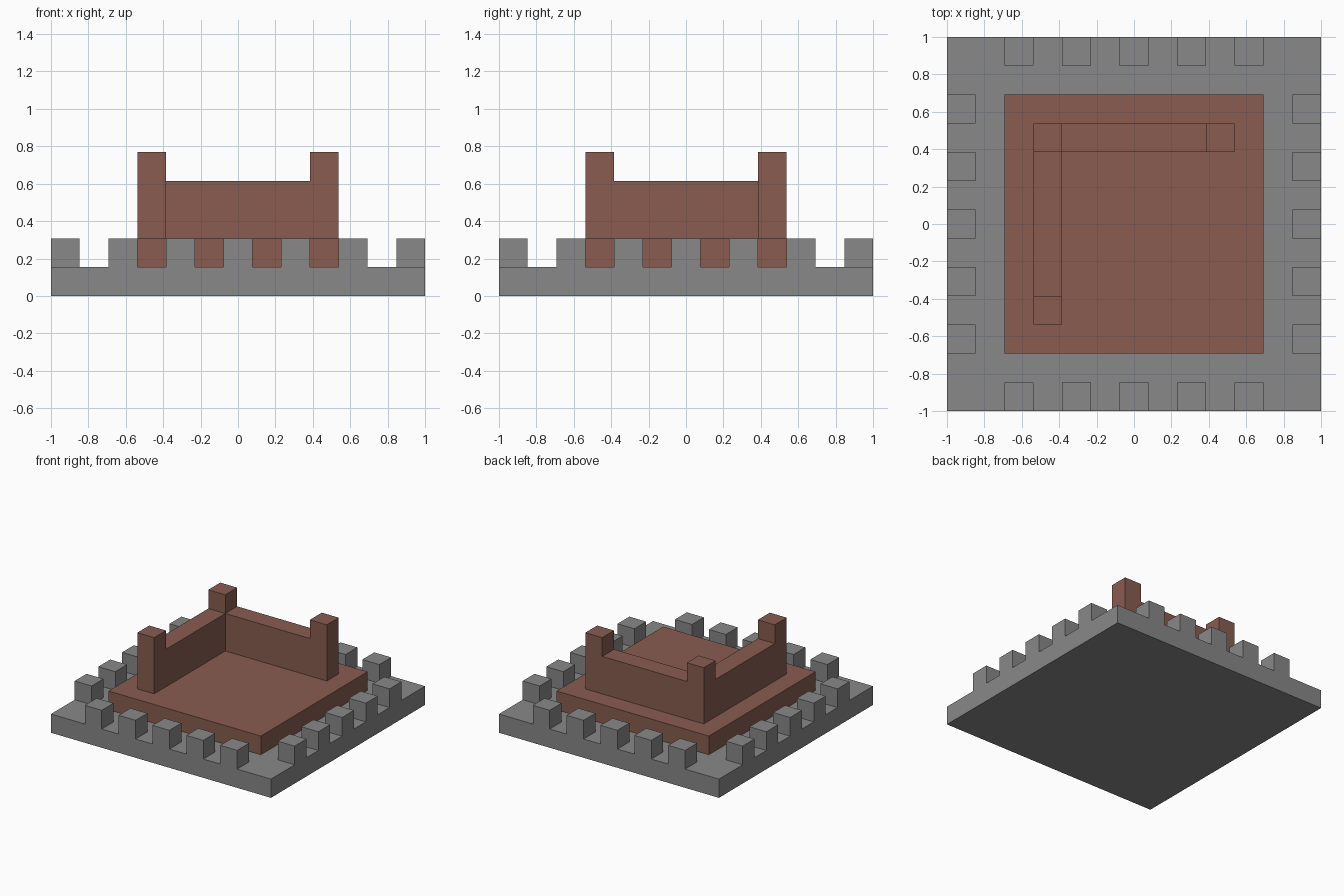
import bpy
import bmesh
from mathutils import Matrix, Vector

cube = bpy.data.objects.get("Cube")
if cube:
    bpy.data.objects.remove(cube)

U = 2 / 13  # one block of the building grid


def material(name, rgb):
    mat = bpy.data.materials.new(name)
    mat.use_nodes = True
    mat.diffuse_color = (*rgb, 1)
    bsdf = mat.node_tree.nodes["Principled BSDF"]
    bsdf.inputs["Base Color"].default_value = (*rgb, 1)
    bsdf.inputs["Roughness"].default_value = 0.9
    return mat


def box(name, mat, centre, size, bottom):
    """Box measured in blocks; centre is (x, y) and bottom is its base height."""
    bm = bmesh.new()
    middle = Vector((*centre, bottom + size[2] / 2))
    bmesh.ops.create_cube(
        bm, size=1,
        matrix=Matrix.Translation(middle * U) @ Matrix.Diagonal((*(Vector(size) * U), 1)))
    mesh = bpy.data.meshes.new(name)
    bm.to_mesh(mesh)
    bm.free()
    mesh.materials.append(mat)
    obj = bpy.data.objects.new(name, mesh)
    bpy.context.collection.objects.link(obj)
    return obj


stone = material("grey stone", (0.246, 0.246, 0.246))
brick = material("red brown brick", (0.246, 0.107, 0.082))

# Ground slab and raised floor
box("base_slab", stone, (0, 0), (13, 13, 1), 0)
box("floor_platform", brick, (0, 0), (9, 9, 1), 1)

# Battlements along all four edges
for step in range(-4, 5, 2):
    for side, edge in (("front", -6), ("back", 6)):
        box(f"{side}_merlon", stone, (step, edge), (1, 1, 1), 1)
    for side, edge in (("right", -6), ("left", 6)):
        box(f"{side}_merlon", stone, (edge, step), (1, 1, 1), 1)

# Two low walls meeting at the back right corner
box("back_wall", brick, (0, 3), (5, 1, 2), 2)
box("right_wall", brick, (-3, 0), (1, 5, 2), 2)

# Taller posts at the wall ends and corner
for name, spot in (("corner_post", (-3, 3)),
                   ("back_end_post", (3, 3)),
                   ("front_end_post", (-3, -3))):
    box(name, brick, spot, (1, 1, 3), 2)
